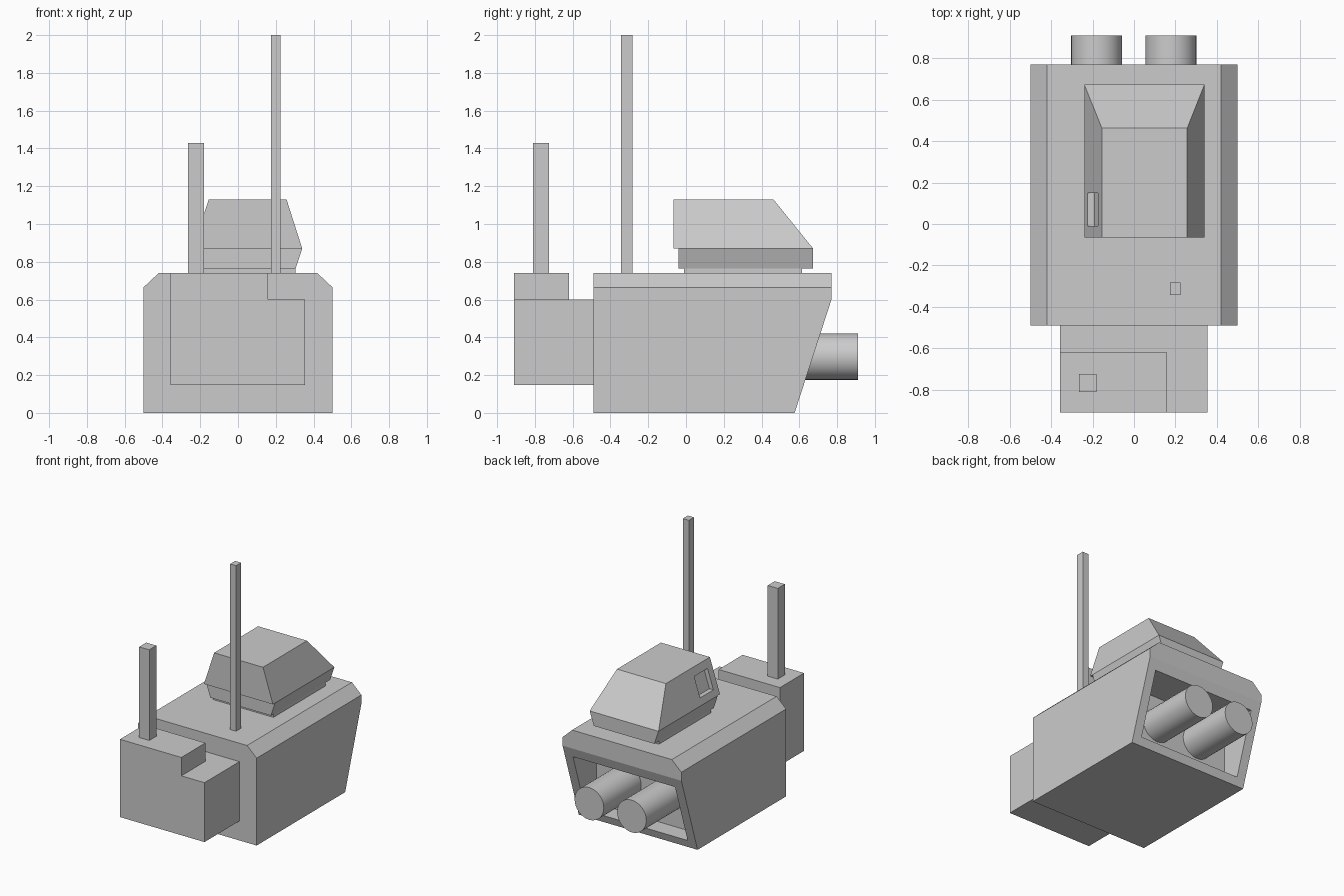
import bpy, bmesh, math
from mathutils import Vector

if "Cube" in bpy.data.objects:
    bpy.data.objects.remove(bpy.data.objects["Cube"])


def finish(name, bm):
    bmesh.ops.recalc_face_normals(bm, faces=bm.faces)
    me = bpy.data.meshes.new(name)
    bm.to_mesh(me)
    bm.free()
    ob = bpy.data.objects.new(name, me)
    bpy.context.collection.objects.link(ob)
    return ob


def loft(name, rings):
    """Closed solid through rings of equal point count."""
    bm = bmesh.new()
    vs = [[bm.verts.new(p) for p in r] for r in rings]
    n = len(vs[0])
    for a, b in zip(vs, vs[1:]):
        for i in range(n):
            bm.faces.new((a[i], a[(i + 1) % n], b[(i + 1) % n], b[i]))
    bm.faces.new(vs[0])
    bm.faces.new(vs[-1])
    return finish(name, bm)


def rect(x0, x1, y0, y1, z):
    return [(x0, y0, z), (x1, y0, z), (x1, y1, z), (x0, y1, z)]


def box(name, x0, x1, y0, y1, z0, z1):
    return loft(name, [rect(x0, x1, y0, y1, z0), rect(x0, x1, y0, y1, z1)])


def along_y(name, prof, y0, y1):
    return loft(name, [[(x, y, z) for x, z in prof] for y in (y0, y1)])


def along_x(name, prof, x0, x1):
    return loft(name, [[(x, y, z) for y, z in prof] for x in (x0, x1)])


def cut(ob, cutter):
    """Subtract the cutter, bake the result and delete the cutter."""
    cutter.hide_render = True
    m = ob.modifiers.new("cut", 'BOOLEAN')
    m.operation, m.solver, m.object = 'DIFFERENCE', 'EXACT', cutter
    bpy.context.view_layer.objects.active = ob
    bpy.ops.object.modifier_apply(modifier=m.name)
    bpy.data.objects.remove(cutter)


# Hull with chamfered top, raked rear face and rear recess
half = [(0.5, 0), (0.5, 0.665), (0.42, 0.74)]
hull = along_y("hull", half + [(-x, z) for x, z in reversed(half)], -0.49, 0.77)
cut(hull, along_x("rake_cutter", [(0.51, -0.2), (0.835, 0.8), (1.2, 0.8), (1.2, -0.2)], -1, 1))
cut(hull, box("recess_cutter", -0.43, 0.43, 0.46, 1.2, 0.06, 0.525))

# Twin exhaust cylinders
for name, x in (("exhaust_left", -0.18), ("exhaust_right", 0.178)):
    bpy.ops.mesh.primitive_cylinder_add(vertices=32, radius=0.123, depth=0.46,
                                        location=(x, 0.68, 0.298), rotation=(math.pi / 2, 0, 0))
    bpy.context.object.name = name
    bpy.ops.object.shade_smooth_by_angle()

# Front housing: low block with a raised corner cut around it
front = box("front_housing", -0.357, 0.355, -0.91, -0.49, 0.148, 0.74)
cut(front, box("side_cutter", 0.16, 1, -1.2, 0, 0.6, 1))
cut(front, box("rear_cutter", -1, 1, -0.62, 0, 0.6, 1))

# Masts
box("short_mast", -0.265, -0.18, -0.81, -0.725, 0.74, 1.43)
box("tall_mast", 0.174, 0.224, -0.343, -0.283, 0.74, 2.0)

# Cabin: base, flared skirt and tapered top with a side window
box("cabin_base", -0.203, 0.305, -0.01, 0.615, 0.74, 0.765)
loft("cabin_skirt", [rect(-0.205, 0.305, -0.04, 0.673, 0.765),
                     rect(-0.24, 0.34, -0.04, 0.673, 0.87)])
cabin = loft("cabin_top", [rect(-0.24, 0.34, -0.066, 0.673, 0.87),
                           rect(-0.155, 0.257, -0.066, 0.463, 1.13)])
cut(cabin, along_y("window_cutter", [(-0.19, 0.92), (-0.14, 1.07), (-0.4, 1.07), (-0.4, 0.92)],
                   -0.01, 0.15))
